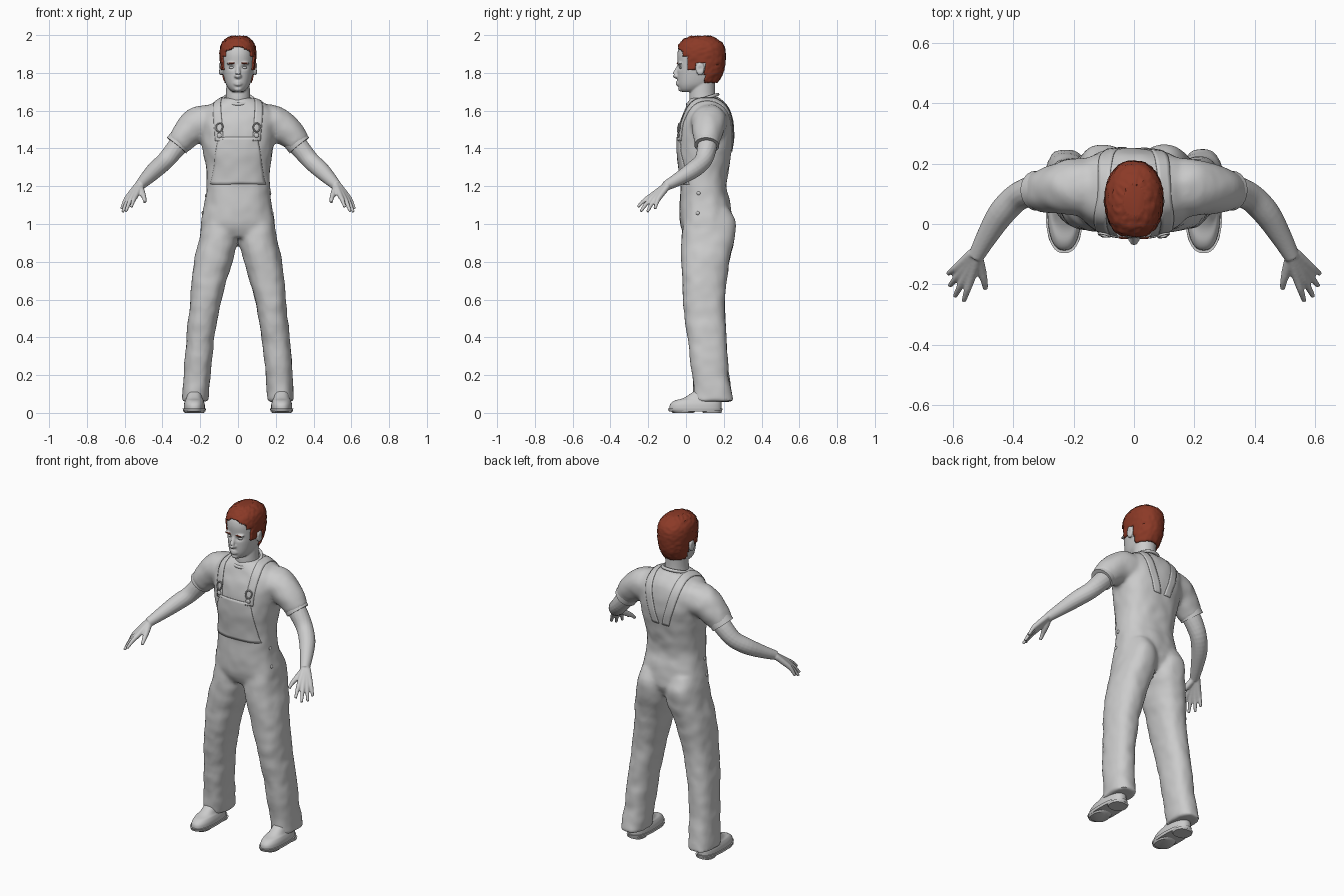
import bpy, bmesh, math, random
from mathutils import Vector, Matrix, noise

random.seed(4)
if "Cube" in bpy.data.objects:
    bpy.data.objects.remove(bpy.data.objects["Cube"], do_unlink=True)


def material(name, rgb):
    mat = bpy.data.materials.new(name)
    mat.use_nodes = True
    mat.diffuse_color = (*rgb, 1)
    mat.node_tree.nodes["Principled BSDF"].inputs["Base Color"].default_value = (*rgb, 1)
    return mat


GREY = material("plain grey", (0.6, 0.6, 0.6))
BROWN = material("red brown hair", (0.26, 0.042, 0.02))


def spline(rows, steps):
    """Smoothly resample a list of equal-length tuples."""
    out = []
    for i in range(len(rows) - 1):
        a, b, c, d = (rows[max(0, min(len(rows) - 1, i + k))] for k in (-1, 0, 1, 2))
        for s in range(steps):
            t = s / steps
            out.append([q + 0.5 * t * (r - p + t * (2 * p - 5 * q + 4 * r - e + t * (3 * (q - r) + e - p)))
                        for p, q, r, e in zip(a, b, c, d)])
    return out + [list(rows[-1])]


def skin(bm, rings):
    loops = [[bm.verts.new(co) for co in ring] for ring in rings]
    for low, high in zip(loops, loops[1:]):
        for i in range(len(low)):
            j = (i + 1) % len(low)
            bm.faces.new((low[i], low[j], high[j], high[i]))
    bm.faces.new(loops[0])
    bm.faces.new(loops[-1])


def loft(bm, rows, side=1, power=2.4, seg=40, steps=5):
    """Stack rounded sections given as (z, x min, x max, y min, y max)."""
    rings = []
    for z, x0, x1, y0, y1 in spline(rows, steps):
        ring = []
        for i in range(seg):
            a = math.tau * i / seg
            u, v = (math.copysign(abs(f) ** (2 / power), f) for f in (math.cos(a), math.sin(a)))
            ring.append((side * ((x0 + x1) + u * (x1 - x0)) / 2, ((y0 + y1) + v * (y1 - y0)) / 2, z))
        rings.append(ring)
    skin(bm, rings)


def tube(bm, path, side=1, seg=16, steps=4):
    """Sweep a circle along points given as (x, y, z, radius)."""
    pts = spline(path, steps)
    rings = []
    for i, p in enumerate(pts):
        a, b = pts[max(0, i - 1)], pts[min(len(pts) - 1, i + 1)]
        turn = (Vector(b[:3]) - Vector(a[:3])).to_track_quat('Z', 'Y')
        ring = []
        for k in range(seg):
            t = math.tau * k / seg
            co = Vector(p[:3]) + turn @ Vector((math.cos(t), math.sin(t), 0)) * p[3]
            ring.append((side * co.x, co.y, co.z))
        rings.append(ring)
    skin(bm, rings)


def ball(bm, center, size):
    bmesh.ops.create_uvsphere(bm, u_segments=20, v_segments=12, radius=1,
                              matrix=Matrix.Translation(center) @ Matrix.Diagonal((*size, 1)))


def finish(name, bm, mat=GREY, voxel=0, smooth=6, thick=0, angle=45):
    """Turn the bmesh into an object, optionally fused into one skin."""
    bmesh.ops.recalc_face_normals(bm, faces=bm.faces)
    mesh = bpy.data.meshes.new(name)
    bm.to_mesh(mesh)
    bm.free()
    ob = bpy.data.objects.new(name, mesh)
    bpy.context.collection.objects.link(ob)
    if voxel:
        fuse = ob.modifiers.new("fuse", 'REMESH')
        fuse.mode, fuse.voxel_size = 'VOXEL', voxel
        relax = ob.modifiers.new("relax", 'SMOOTH')
        relax.iterations = smooth
        bpy.context.view_layer.update()
        graph = bpy.context.evaluated_depsgraph_get()
        ob.data = bpy.data.meshes.new_from_object(ob.evaluated_get(graph))
        ob.modifiers.clear()
    if thick:
        ob.modifiers.new("thickness", 'SOLIDIFY').thickness = thick
    ob.data.materials.clear()
    ob.data.materials.append(mat)
    bpy.ops.object.select_all(action='DESELECT')
    bpy.context.view_layer.objects.active = ob
    ob.select_set(True)
    bpy.ops.object.shade_smooth_by_angle(angle=math.radians(angle))
    return ob


def even(rows):
    return [(z, -w, w, y0, y1) for z, w, y0, y1 in rows]


SIDES = (("left", 1), ("right", -1))

# Clothed body: torso, trouser legs and sleeves in one skin
bm = bmesh.new()
loft(bm, even([(0.93, 0.19, 0, 0.2), (1, 0.195, -0.03, 0.242), (1.1, 0.18, -0.032, 0.235),
               (1.2, 0.167, -0.032, 0.215), (1.3, 0.17, -0.04, 0.227), (1.4, 0.187, -0.047, 0.247),
               (1.5, 0.205, -0.042, 0.252), (1.58, 0.2, -0.018, 0.242), (1.63, 0.15, 0, 0.215),
               (1.67, 0.085, 0.025, 0.175)]))
for _, s in SIDES:
    loft(bm, [(1.08, 0.01, 0.17, 0, 0.23), (1, 0.004, 0.19, -0.015, 0.262), (0.9, 0.004, 0.21, -0.024, 0.254),
              (0.8, 0.03, 0.233, -0.024, 0.228), (0.6, 0.088, 0.252, -0.017, 0.207),
              (0.4, 0.125, 0.274, 0.008, 0.214), (0.2, 0.147, 0.288, 0.033, 0.227),
              (0.06, 0.158, 0.297, 0.045, 0.254)], s)
    tube(bm, [(0.1, 0.12, 1.53, 0.1), (0.2, 0.12, 1.53, 0.095), (0.27, 0.115, 1.48, 0.08),
              (0.322, 0.11, 1.42, 0.063)], s, seg=28)
body = finish("clothed_body", bm, voxel=0.011)
# Soft cloth folds
for v in body.data.vertices:
    fold = noise.noise(v.co * 9) + 0.6 * noise.noise(v.co * 18)
    v.co += v.normal * 0.005 * fold
body.data.update()


def on_body(co, lift=0.004):
    _, spot, normal, _ = body.closest_point_on_mesh(Vector(co))
    return spot + normal * lift


def cloth(name, rows):
    """Thin strip of cloth laid onto the body; rows are lists of points."""
    bm = bmesh.new()
    grid = [[bm.verts.new(on_body(co)) for co in row] for row in rows]
    for a, b in zip(grid, grid[1:]):
        for i in range(len(a) - 1):
            bm.faces.new((a[i], a[i + 1], b[i + 1], b[i]))
    return finish(name, bm, thick=0.005)


# Bib panel
bib = []
for i in range(17):
    t = i / 16
    half = 0.165 - 0.055 * t ** 0.6
    bib.append([(half * (k / 10 - 1), -0.05 + 0.05 * abs(k / 10 - 1) ** 4 * (1 - t), 1.21 + 0.25 * t)
                for k in range(21)])
cloth("bib", bib)

for side, s in SIDES:
    # Shoulder strap, from bib over the shoulder to the back
    path = spline([(0.105, -0.05, 1.44), (0.11, -0.04, 1.52), (0.115, 0, 1.61), (0.11, 0.08, 1.67),
                   (0.1, 0.18, 1.65), (0.075, 0.26, 1.52), (0.035, 0.27, 1.38)], 6)
    cloth(side + "_strap", [[(s * (x + w), y, z) for w in (-0.025, -0.012, 0, 0.012, 0.025)] for x, y, z in path])

    # Buckle: wire loop with a button below it
    bm = bmesh.new()
    loop = [on_body((s * (0.105 + 0.02 * math.cos(a)), -0.06, 1.515 + 0.025 * math.sin(a)), 0.011)
            for a in (math.tau * k / 12 for k in range(13))]
    tube(bm, [(*co, 0.004) for co in loop], seg=8, steps=2)
    ball(bm, on_body((s * 0.105, -0.06, 1.47), 0.009), (0.013, 0.006, 0.013))
    finish(side + "_buckle", bm)

    # Hip buttons
    bm = bmesh.new()
    for z in (1.07, 1.165):
        ball(bm, on_body((s * 0.25, 0.05, z), 0.001), (0.006, 0.01, 0.01))
    finish(side + "_hip_buttons", bm)

    # Sleeve hem
    bm = bmesh.new()
    tube(bm, [(0.3, 0.112, 1.447, 0.066), (0.325, 0.11, 1.416, 0.066)], s, seg=28, steps=1)
    finish(side + "_sleeve_hem", bm)

    # Arm and hand
    bm = bmesh.new()
    tube(bm, [(0.27, 0.115, 1.47, 0.055), (0.33, 0.11, 1.4, 0.052), (0.385, 0.09, 1.335, 0.047),
              (0.44, 0.035, 1.285, 0.045), (0.49, -0.045, 1.235, 0.035), (0.525, -0.11, 1.2, 0.026)], s)
    for root, knuckle, tip in (((0.519, -0.11, 1.2), (0.541, -0.182, 1.15), (0.565, -0.256, 1.09)),
                               ((0.525, -0.105, 1.2), (0.56, -0.175, 1.142), (0.594, -0.24, 1.066)),
                               ((0.531, -0.102, 1.2), (0.574, -0.16, 1.138), (0.611, -0.205, 1.063)),
                               ((0.535, -0.098, 1.2), (0.585, -0.142, 1.14), (0.617, -0.165, 1.08))):
        bend = [(a + b) / 2 for a, b in zip(knuckle, tip)]
        tube(bm, [(*root, 0.018), (*knuckle, 0.0145), (*bend[:2], bend[2] + 0.006, 0.0115), (*tip, 0.008)], s)
    tube(bm, [(0.52, -0.105, 1.2, 0.018), (0.508, -0.15, 1.165, 0.017), (0.497, -0.188, 1.14, 0.012),
              (0.493, -0.215, 1.115, 0.009)], s)
    finish(side + "_arm", bm, voxel=0.0045, smooth=5)

    # Shoe: upper, sole and heel
    bm = bmesh.new()
    loft(bm, [(0.02, 0.175, 0.287, -0.088, 0.188), (0.045, 0.176, 0.286, -0.084, 0.188),
              (0.065, 0.182, 0.28, -0.06, 0.186), (0.08, 0.188, 0.274, -0.01, 0.184),
              (0.12, 0.192, 0.268, 0.05, 0.18)], s)
    finish(side + "_shoe", bm)
    bm = bmesh.new()
    loft(bm, [(0.008, 0.172, 0.29, -0.09, 0.19), (0.024, 0.169, 0.293, -0.097, 0.194)], s, steps=1)
    loft(bm, [(0, 0.18, 0.283, 0.09, 0.187), (0.012, 0.175, 0.287, 0.085, 0.19)], s, steps=1)
    loft(bm, [(0, 0.182, 0.28, -0.07, 0.04), (0.012, 0.175, 0.287, -0.085, 0.055)], s, steps=1)
    finish(side + "_sole", bm)

# Shirt collar, lower at the front
bm = bmesh.new()
tube(bm, [(0.078 * math.cos(a), 0.088 + 0.08 * math.sin(a), 1.66 + 0.026 * math.sin(a), 0.009)
          for a in (math.tau * k / 24 for k in range(25))], seg=10, steps=2)
finish("collar", bm)

# Head with neck, nose, lips, chin and ears
skull = even([(1.7, 0.03, -0.025, 0.07), (1.715, 0.048, -0.036, 0.1), (1.745, 0.066, -0.044, 0.15),
              (1.8, 0.08, -0.046, 0.185), (1.85, 0.086, -0.045, 0.195), (1.9, 0.088, -0.046, 0.198),
              (1.94, 0.082, -0.034, 0.188), (1.97, 0.06, -0.005, 0.155), (1.985, 0.03, 0.03, 0.12)])
bm = bmesh.new()
loft(bm, skull, power=2.2)
loft(bm, even([(1.6, 0.075, 0.02, 0.17), (1.68, 0.064, 0.018, 0.155), (1.76, 0.062, 0.03, 0.155)]), power=2)
tube(bm, [(0, -0.036, 1.84, 0.009), (0, -0.05, 1.81, 0.012), (0, -0.058, 1.788, 0.015), (0, -0.042, 1.775, 0.01)])
for z, r in ((1.751, 0.008), (1.739, 0.009)):
    tube(bm, [(-0.026, -0.034, 1.744, 0.004), (0, -0.046, z, r), (0.026, -0.034, 1.744, 0.004)])
ball(bm, (0, -0.028, 1.715), (0.022, 0.014, 0.014))
for _, s in SIDES:
    ball(bm, (s * 0.011, -0.048, 1.782), (0.01, 0.011, 0.008))
    ball(bm, (s * 0.092, 0.075, 1.822), (0.012, 0.023, 0.036))
    ball(bm, (s * 0.034, -0.031, 1.85), (0.028, 0.018, 0.007))
head = finish("head", bm, voxel=0.0045, smooth=4)
# Eye sockets and ear hollows
for v in head.data.vertices:
    x, y, z = abs(v.co.x), v.co.y, v.co.z
    if y < 0.03:
        v.co.y += 0.009 * math.exp(-((x - 0.032) / 0.017) ** 2 - ((z - 1.828) / 0.011) ** 2)
    elif x > 0.09:
        v.co.x -= math.copysign(0.006, v.co.x) * math.exp(-((y - 0.075) ** 2 + (z - 1.822) ** 2) / 0.0002)
head.data.update()

for side, s in SIDES:
    bm = bmesh.new()
    ball(bm, (s * 0.033, -0.026, 1.828), (0.016, 0.011, 0.007))
    finish(side + "_eye", bm)
    # Eyebrow
    bm = bmesh.new()
    brow = []
    for x, z in ((0.014, 1.849), (0.03, 1.855), (0.046, 1.856), (0.06, 1.849)):
        _, spot, _, _ = head.closest_point_on_mesh(Vector((s * x, -0.08, z)))
        brow.append((*spot, 0.0035))
    tube(bm, brow, seg=8)
    finish(side + "_eyebrow", bm, BROWN)

# Short hair: enlarged skull trimmed along the hairline
bm = bmesh.new()
loft(bm, [(1.83 + (z - 1.83) * 1.07, x0 * 1.1, x1 * 1.1, y0 * 1.08 - 0.003, y1 * 1.05 + 0.002)
          for z, x0, x1, y0, y1 in skull], power=2.2, seg=72, steps=6)


def hairline(co):
    if co.y < -0.015:
        return 1.94 - 0.5 * max(0, abs(co.x) - 0.02)
    if co.y < 0.005:
        return 1.89
    if co.y < 0.05:
        return 1.82
    return 1.85 if co.y < 0.1 else 1.745


bmesh.ops.recalc_face_normals(bm, faces=bm.faces)
trim = [f for f in bm.faces if f.calc_center_median().z < hairline(f.calc_center_median())]
bmesh.ops.delete(bm, geom=trim, context='FACES')
for v in bm.verts:
    v.co += v.normal * (0.004 * noise.noise(v.co * 60) + random.uniform(-0.0015, 0.0015))
finish("hair", bm, BROWN, thick=0.014, angle=35)
